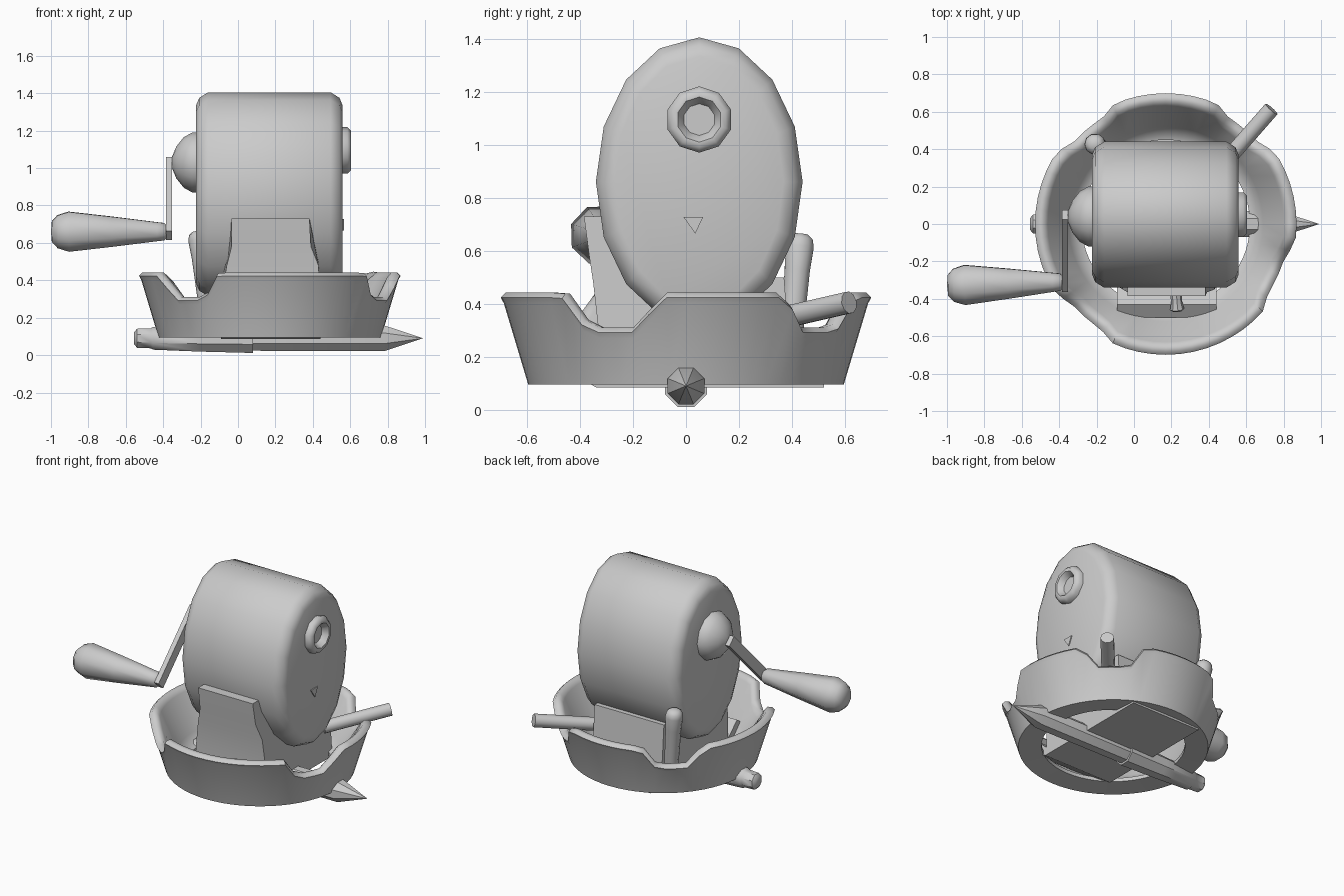
import bpy, bmesh, math
from mathutils import Vector

if "Cube" in bpy.data.objects:
    bpy.data.objects.remove(bpy.data.objects["Cube"])


def loft(name, rings, caps=True, loop=False, angle=40):
    """Skin a list of closed rings of points into one object."""
    bm = bmesh.new()
    vs = [[bm.verts.new(p) for p in r] for r in rings]
    n = len(vs[0])
    pairs = list(zip(vs, vs[1:])) + ([(vs[-1], vs[0])] if loop else [])
    for a, b in pairs:
        for i in range(n):
            j = (i + 1) % n
            bm.faces.new((a[i], a[j], b[j], b[i]))
    if caps and not loop:
        bm.faces.new(vs[0])
        bm.faces.new(vs[-1])
    bmesh.ops.remove_doubles(bm, verts=bm.verts, dist=0.0005)
    bmesh.ops.recalc_face_normals(bm, faces=bm.faces)
    me = bpy.data.meshes.new(name)
    bm.to_mesh(me)
    bm.free()
    ob = bpy.data.objects.new(name, me)
    bpy.context.collection.objects.link(ob)
    bpy.ops.object.select_all(action='DESELECT')
    bpy.context.view_layer.objects.active = ob
    ob.select_set(True)
    bpy.ops.object.shade_smooth_by_angle(angle=math.radians(angle))
    return ob


def lathe(name, start, direction, profile, n=8, phase=0.0, angle=40):
    """Revolve (distance, radius) points about an axis."""
    rot = Vector((0, 0, 1)).rotation_difference(Vector(direction).normalized())
    rings = []
    for d, r in profile:
        rings.append([Vector(start) + rot @ Vector((r * math.cos(t), r * math.sin(t), d))
                      for t in (phase + math.tau * i / n for i in range(n))])
    return loft(name, rings, angle=angle)


def prism(name, points):
    """Side profile points (y, z, x_left, x_right) joined straight across."""
    return loft(name, [[(p[2], p[0], p[1]) for p in points],
                       [(p[3], p[0], p[1]) for p in points]], angle=30)


# Oval sharpener housing with rounded edges
def oval(x, inset):
    return [(x, 0.05 + (0.39 - inset) * math.cos(math.tau * i / 16),
             0.86 + (0.545 - inset) * math.sin(math.tau * i / 16)) for i in range(16)]


loft("sharpener_body", [oval(-0.225, 0.072), oval(-0.208, 0.03), oval(-0.16, 0),
                        oval(0.495, 0), oval(0.543, 0.03), oval(0.56, 0.072)], angle=50)

# Pencil opening and small pointer on the right face
lathe("pencil_socket", (0.54, 0.05, 1.095), (1, 0, 0),
      [(0, 0.125), (0.045, 0.125), (0.065, 0.105), (0.065, 0.085), (0.045, 0.07), (0.025, 0.06)],
      n=10, angle=50)
prism("pointer", [(-0.01, 0.728, 0.55, 0.566), (0.065, 0.728, 0.55, 0.566),
                  (0.035, 0.665, 0.55, 0.566)])

# Crank: domed hub, flat arm, tapered handle
lathe("crank_hub", (-0.2, 0.04, 1.03), (-1, 0, 0),
      [(0, 0.16), (0.045, 0.16), (0.09, 0.135), (0.13, 0.085), (0.153, 0.03), (0.155, 0)],
      n=12, angle=60)
along = Vector((0, -0.39, -0.39)).normalized()
side = Vector((0, along.z, -along.y)) * 0.035
ends = [Vector((0, 0.05, 1.035)), Vector((0, -0.34, 0.64))]
corners = [ends[0] + side, ends[1] + side, ends[1] - side, ends[0] - side]
prism("crank_arm", [(c.y, c.z, -0.385, -0.352) for c in corners])
lathe("crank_handle", (-0.375, -0.31, 0.66), (-1, -0.03, 0),
      [(0, 0.03), (0.02, 0.05), (0.06, 0.055), (0.3, 0.087), (0.53, 0.115),
       (0.59, 0.095), (0.62, 0.06), (0.625, 0)], n=8, phase=math.pi / 8, angle=60)

# Saddle bracket carrying the housing
prism("bracket", [(-0.385, 0.73, -0.035, 0.382), (-0.365, 0.58, -0.035, 0.39),
                  (-0.35, 0.48, -0.06, 0.43), (-0.33, 0.3, -0.09, 0.44),
                  (-0.33, 0.1, -0.09, 0.44), (0.40, 0.1, -0.09, 0.44),
                  (0.37, 0.5, -0.09, 0.44), (0.2, 0.5, -0.09, 0.44),
                  (-0.2, 0.5, -0.06, 0.43), (-0.32, 0.73, -0.035, 0.382)])

# Base plate with a turned-up front lip, and its screw
prism("base_plate", [(-0.34, 0.085, -0.09, 0.44), (0.52, 0.085, -0.09, 0.44),
                     (0.52, 0.12, -0.09, 0.44), (-0.32, 0.13, -0.09, 0.44),
                     (-0.43, 0.23, -0.09, 0.44), (-0.5, 0.18, -0.09, 0.44)])
lathe("base_screw", (0.22, -0.32, 0.26), (0.08, -1, -0.2),
      [(0, 0.03), (0.1, 0.03), (0.14, 0.038), (0.15, 0.025)], n=8)


# Ashtray bowl: notched rim, sloping walls, open in the middle of the floor
def notch(deg):
    d = min(abs((deg - c + 180) % 360 - 180) for c in (50, 130, 229, 335))
    t = min(1, max(0, (18 - d) / 10))
    return t * t * (3 - 2 * t)


sections = []
for i in range(60):
    deg = i * 6
    top = 0.442 - 0.132 * notch(deg)
    ro = 0.595 + (top - 0.095) * 0.30
    t = math.radians(deg)
    prof = [(0.45, 0.105), (0.595, 0.095), (ro - 0.012, top - 0.04), (ro, top - 0.018),
            (ro - 0.018, top), (ro - 0.045, top), (ro - 0.068, top - 0.025),
            (0.52, 0.19), (0.48, 0.14), (0.45, 0.13)]
    sections.append([(0.17 + r * math.cos(t), r * math.sin(t), z) for r, z in prof])
loft("ashtray_bowl", sections, loop=True, angle=50)

# Pencil lying under the bowl
lathe("pencil", (-0.555, 0, 0.09), (1, 0, 0),
      [(0, 0.035), (0.015, 0.055), (0.09, 0.058), (0.1, 0.066), (0.35, 0.077), (0.635, 0.085),
       (0.636, 0.072), (1.335, 0.075), (1.545, 0)], n=8, phase=math.pi / 8)

# Cigarette resting in a notch
a, b = Vector((0.45, 0.29, 0.33)), Vector((0.735, 0.615, 0.405))
lathe("cigarette", a, b - a, [(0, 0.043), ((b - a).length, 0.043)], n=10)

# Stubbed-out butt standing at the back
a, b = Vector((-0.215, 0.432, 0.665)), Vector((-0.15, 0.385, 0.13))
lathe("cigarette_butt", a, b - a,
      [(0, 0), (0.003, 0.03), (0.02, 0.05), (0.05, 0.057), (0.14, 0.05), (0.5, 0.043)],
      n=10, angle=60)
